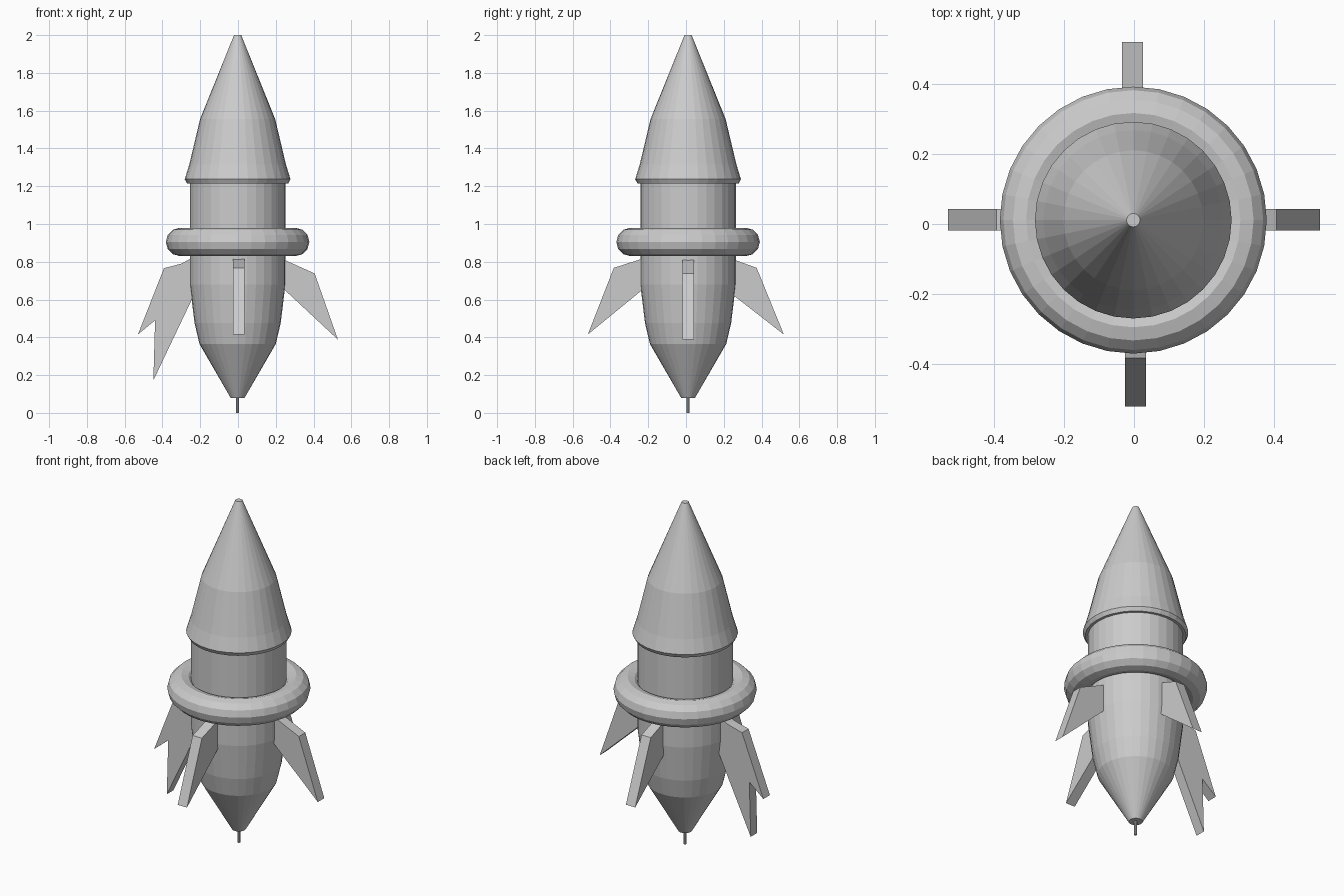
import bpy, bmesh, math
from mathutils import Matrix, Vector

if "Cube" in bpy.data.objects:
    bpy.data.objects.remove(bpy.data.objects["Cube"])

CX, CY = -0.002, 0.011   # axis of the hull
SIDES = 32


def finish(name, bm):
    bmesh.ops.recalc_face_normals(bm, faces=bm.faces)
    mesh = bpy.data.meshes.new(name)
    bm.to_mesh(mesh)
    bm.free()
    ob = bpy.data.objects.new(name, mesh)
    bpy.context.collection.objects.link(ob)
    return ob


def lathe(name, profile, sides=SIDES):
    """Revolve (radius, z) points and cap both ends."""
    bm = bmesh.new()
    rings = [[bm.verts.new((CX + r * math.cos(2 * math.pi * i / sides),
                            CY + r * math.sin(2 * math.pi * i / sides), z))
              for i in range(sides)] for r, z in profile]
    for a, b in zip(rings, rings[1:]):
        for i in range(sides):
            j = (i + 1) % sides
            bm.faces.new((a[i], a[j], b[j], b[i]))
    bm.faces.new(rings[0])
    bm.faces.new(rings[-1])
    return finish(name, bm)


def fin(name, outline, angle, origin, thickness=0.06):
    """Extrude an (outward, z) outline and turn it round the z axis."""
    bm = bmesh.new()
    face = bm.faces.new([bm.verts.new((r, -thickness / 2, z)) for r, z in outline])
    new = bmesh.ops.extrude_face_region(bm, geom=[face])["geom"]
    bmesh.ops.translate(bm, vec=Vector((0, thickness, 0)),
                        verts=[v for v in new if isinstance(v, bmesh.types.BMVert)])
    bm.transform(Matrix.Translation((*origin, 0)) @ Matrix.Rotation(math.radians(angle), 4, 'Z'))
    return finish(name, bm)


# Hull, nose cone and stick
lathe("hull", [(0.037, 0.08), (0.202, 0.365), (0.228, 0.475), (0.253, 0.68), (0.253, 1.225)])
lathe("nose_cone", [(0.25, 1.215), (0.268, 1.215), (0.28, 1.237), (0.256, 1.315),
                    (0.25, 1.34), (0.199, 1.555), (0.019, 2.0)])
lathe("tail_stick", [(0.008, 0.0), (0.008, 0.09)], 8)

# Round ring about the hull
bpy.ops.mesh.primitive_torus_add(location=(CX, CY, 0.905), major_radius=0.305,
                                 minor_radius=0.075, major_segments=SIDES, minor_segments=12)
bpy.context.object.name = "ring"

# Four fins, the left one with a double tip
fin("right_fin", [(0.235, 0.815), (0.406, 0.738), (0.529, 0.388), (0.235, 0.662)], 0, (0, 0.012))
fin("back_fin", [(0.235, 0.818), (0.374, 0.768), (0.518, 0.415), (0.235, 0.635)], 90, (-0.004, 0))
fin("front_fin", [(0.235, 0.815), (0.382, 0.768), (0.52, 0.415), (0.235, 0.648)], -90, (0.004, 0))
fin("left_fin", [(0.235, 0.82), (0.255, 0.815), (0.30, 0.79), (0.392, 0.766), (0.437, 0.652),
                 (0.53, 0.415), (0.439, 0.49), (0.448, 0.172), (0.235, 0.62)], 180, (0, 0.012))
